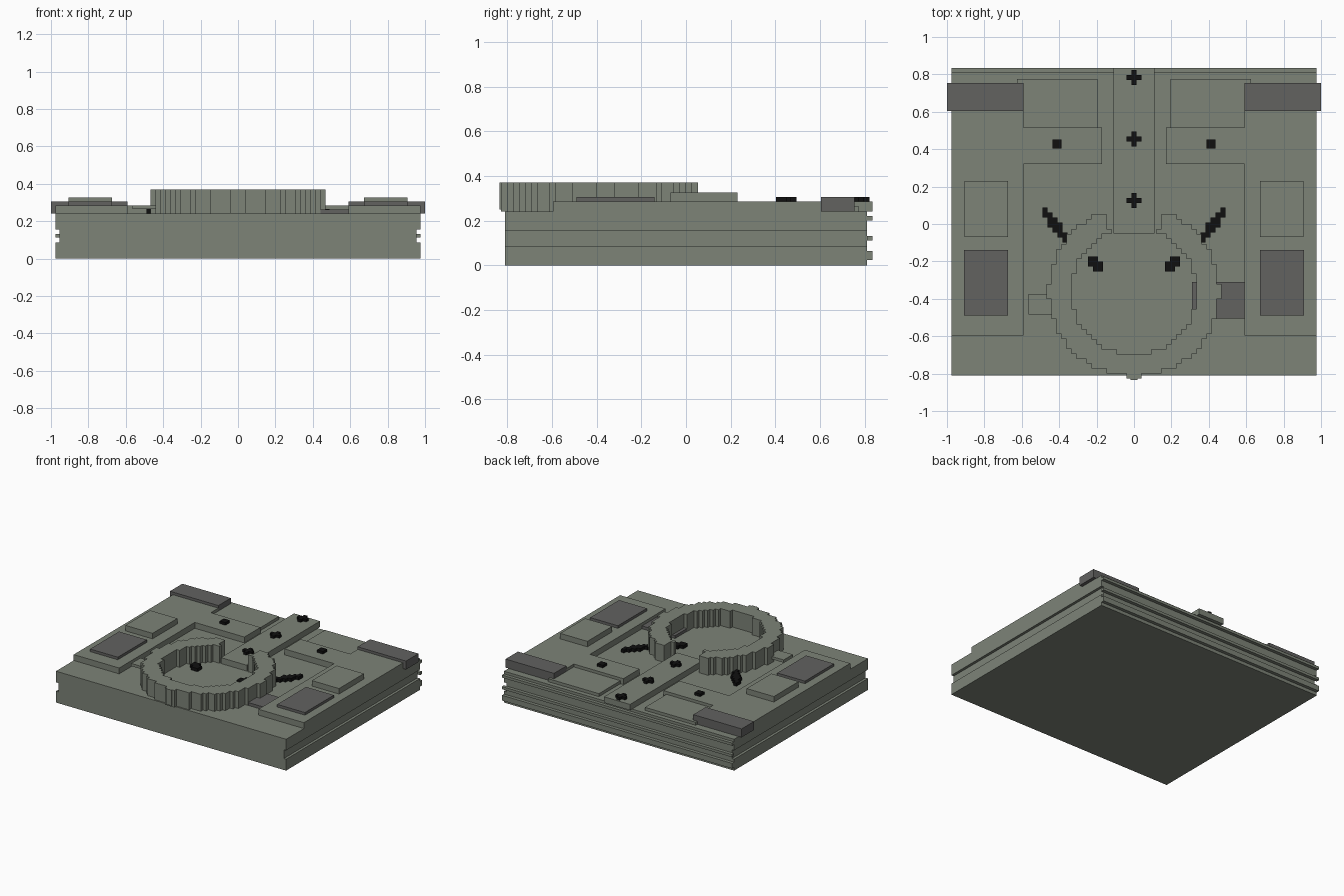
import bpy, bmesh, math

if "Cube" in bpy.data.objects:
    bpy.data.objects.remove(bpy.data.objects["Cube"])

def material(name, col):
    m = bpy.data.materials.new(name)
    m.diffuse_color = (*col, 1)
    m.use_nodes = True
    m.node_tree.nodes["Principled BSDF"].inputs["Base Color"].default_value = m.diffuse_color
    return m

GREEN = material("grey_green_hull", (0.205, 0.228, 0.187))
GREY = material("dark_grey_panel", (0.122, 0.122, 0.118))
BLACK = material("near_black", (0.005, 0.005, 0.005))

def finish(name, bm, mat):
    bmesh.ops.remove_doubles(bm, verts=bm.verts, dist=1e-5)
    bmesh.ops.recalc_face_normals(bm, faces=bm.faces)
    me = bpy.data.meshes.new(name)
    bm.to_mesh(me)
    bm.free()
    me.materials.append(mat)
    ob = bpy.data.objects.new(name, me)
    bpy.context.collection.objects.link(ob)
    return ob

def prism(name, pts, axis, lo, hi, mat):
    """Extrude a flat outline along y or z."""
    place = (lambda p, h: (p[0], h, p[1])) if axis == 'y' else (lambda p, h: (p[0], p[1], h))
    bm = bmesh.new()
    face = bm.faces.new([bm.verts.new(place(p, lo)) for p in pts])
    ext = bmesh.ops.extrude_face_region(bm, geom=[face])
    d = (0, hi - lo, 0) if axis == 'y' else (0, 0, hi - lo)
    bmesh.ops.translate(bm, vec=d, verts=[v for v in ext['geom'] if isinstance(v, bmesh.types.BMVert)])
    return finish(name, bm, mat)

def box(name, x0, x1, y0, y1, z0, z1, mat):
    return prism(name, [(x0, y0), (x1, y0), (x1, y1), (x0, y1)], 'z', z0, z1, mat)

def pair(name, x0, x1, *rest):
    box("right_" + name, x0, x1, *rest)
    box("left_" + name, -x1, -x0, *rest)

STEP = 0.0267

def stepped(name, inside, cx, cy, half, z0, z1, mat):
    """Solid with a stair-stepped outline: every grid cell that passes the test."""
    n = math.ceil(half / STEP)
    cells = {(i, j) for i in range(-n, n + 1) for j in range(-n, n + 1)
             if inside(cx + i * STEP, cy + j * STEP)}
    bm = bmesh.new()
    def quad(pts):
        bm.faces.new([bm.verts.new((cx + a * STEP, cy + b * STEP, z)) for a, b, z in pts])
    for i, j in cells:
        c = [(i - .5, j - .5), (i + .5, j - .5), (i + .5, j + .5), (i - .5, j + .5)]
        quad([(*p, z1) for p in c])
        quad([(*p, z0) for p in reversed(c)])
        for k, (di, dj) in enumerate([(0, -1), (1, 0), (0, 1), (-1, 0)]):
            if (i + di, j + dj) not in cells:
                a, b = c[k], c[(k + 1) % 4]
                quad([(*a, z0), (*b, z0), (*b, z1), (*a, z1)])
    return finish(name, bm, mat)

DECK, RAISED = 0.24, 0.285

# slab with a groove along both sides
right = [(0.975, 0), (0.975, 0.087), (0.955, 0.087), (0.955, 0.155), (0.975, 0.155), (0.975, DECK)]
prism("base_slab", right + [(-x, z) for x, z in reversed(right)], 'y', -0.81, 0.81, GREEN)

# horizontal ribs across the back
for k, (z0, z1) in enumerate([(0.025, 0.065), (0.112, 0.132), (0.2, 0.22)]):
    box(f"back_rib_{k}", -0.975, 0.975, 0.81, 0.835, z0, z1, GREEN)

# raised side decks with an arm reaching inward
deck = [(0.59, -0.595), (0.975, -0.595), (0.975, 0.605), (0.59, 0.605),
        (0.59, 0.515), (0.17, 0.515), (0.17, 0.32), (0.59, 0.32)]
for side, s in (("right", 1), ("left", -1)):
    prism(side + "_side_deck", [(s * x, y) for x, y in deck], 'z', DECK, RAISED, GREEN)

# low rear plates, corner blocks and deck plates
pair("rear_plate", 0.195, 0.625, 0.515, 0.775, DECK, 0.263, GREEN)
pair("corner_block", 0.59, 1.0, 0.605, 0.755, DECK, 0.305, GREY)
pair("upper_deck_plate", 0.675, 0.905, -0.07, 0.23, RAISED, 0.327, GREEN)
pair("lower_deck_plate", 0.675, 0.91, -0.49, -0.14, RAISED, 0.305, GREY)

# central spine
box("spine", -0.11, 0.11, -0.05, 0.835, DECK, RAISED, GREEN)

# open ring wall
def in_ring(x, y):
    r = math.hypot(x, y + 0.36)
    gap = 0.13 + 0.35 * max(0, y + 0.04) + 0.55 * max(0, -0.04 - y)
    return 0.335 < r < 0.455 and (y < -0.36 or abs(x) > gap)
stepped("ring_wall", in_ring, 0, -0.36, 0.5, DECK, 0.37, GREEN)
box("ring_front_nub", -0.02, 0.02, -0.835, -0.79, 0.25, 0.37, GREEN)
box("ring_left_tab", -0.565, -0.43, -0.485, -0.375, 0.264, RAISED, GREEN)
box("ring_right_walkway", 0.31, 0.59, -0.505, -0.31, DECK, 0.262, GREY)

# black studs
for k, y in enumerate((0.125, 0.455, 0.782)):
    stepped(f"spine_stud_{k}", lambda px, py: math.hypot(px, py - y) < 0.03,
            0, y, 0.06, RAISED, 0.305, BLACK)
pair("arm_stud", 0.388, 0.437, 0.403, 0.452, RAISED, 0.305, BLACK)

# black diagonal bars outside and inside the ring
def bar(name, s, a, b):
    def near(x, y):
        dx, dy = b[0] - a[0], b[1] - a[1]
        t = ((s * x - a[0]) * dx + (y - a[1]) * dy) / (dx * dx + dy * dy)
        t = min(1, max(0, t))
        return math.hypot(s * x - a[0] - t * dx, y - a[1] - t * dy) < 0.02
    stepped(name, near, s * (a[0] + b[0]) / 2, (a[1] + b[1]) / 2, 0.13, DECK, 0.264, BLACK)
for side, s in (("right", 1), ("left", -1)):
    bar(side + "_outer_bar", s, (0.48, 0.06), (0.365, -0.07))
    bar(side + "_inner_bar", s, (0.24, -0.18), (0.17, -0.25))
